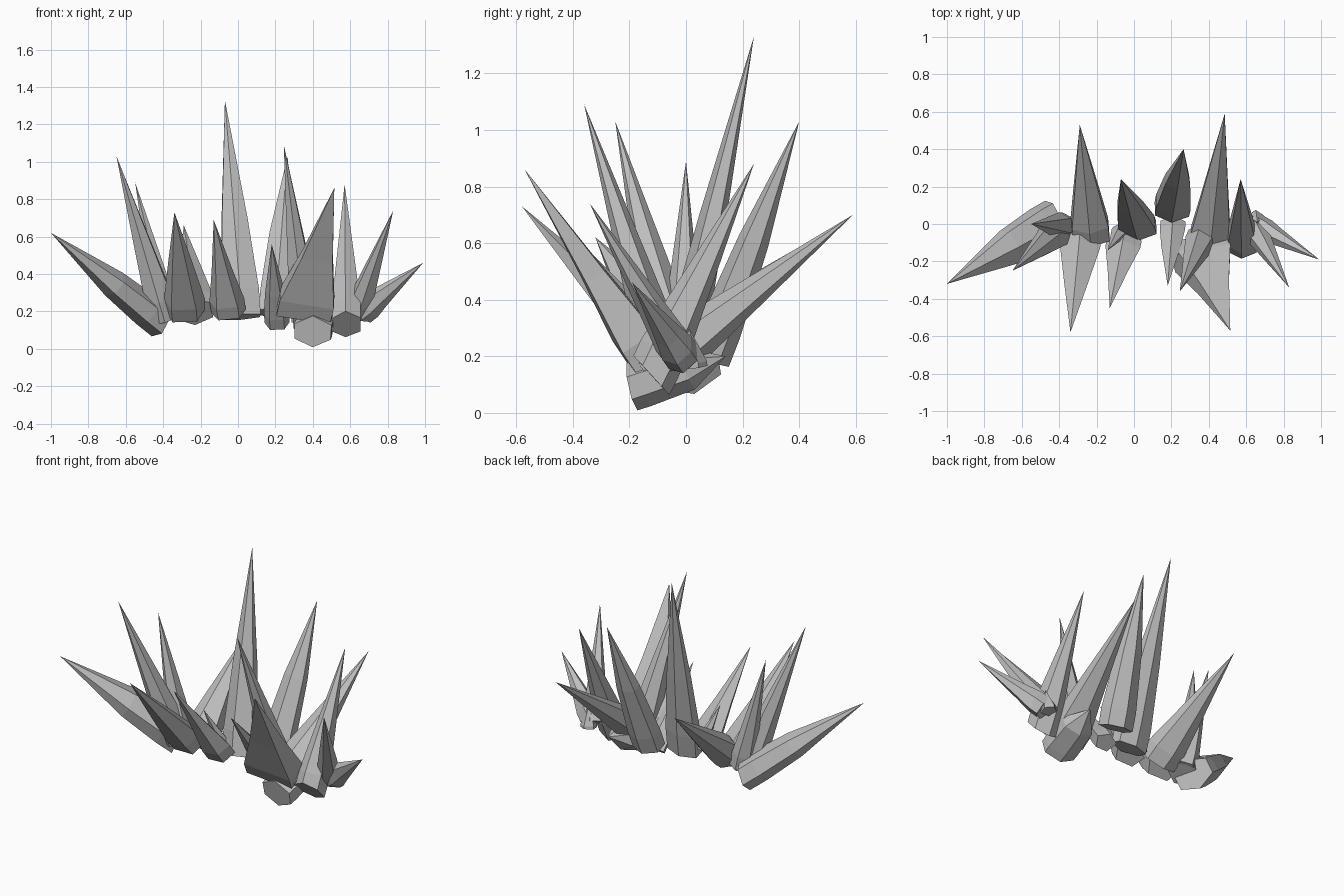
import bpy, bmesh, math, random
from mathutils import Vector

if "Cube" in bpy.data.objects:
    bpy.data.objects.remove(bpy.data.objects["Cube"], do_unlink=True)

random.seed(4)

# One grey stone colour
stone = bpy.data.materials.new("grey_stone")
stone.use_nodes = True
grey = (0.52, 0.52, 0.52, 1)
stone.diffuse_color = grey
stone.node_tree.nodes["Principled BSDF"].inputs["Base Color"].default_value = grey


def crystal(name, base, tip, wide, deep, mid=0.45, bulge=0.62, sides=6, slant=0):
    """Faceted spike: capped foot (optionally slanted), shoulder, waist and sharp tip."""
    base, tip = Vector(base), Vector(tip)
    axis = tip - base
    d = axis.normalized()
    u = Vector((1, 0, 0))
    if abs(d.x) > 0.7:
        u = Vector((0, 1, 0))
    u = (u - d * u.dot(d)).normalized()
    v = d.cross(u)
    phase = math.pi / 4 if sides == 4 else math.pi / 2
    wobble = [random.uniform(0.95, 1.07) for _ in range(sides)]
    bm = bmesh.new()
    rings = []
    for t, scale, tilt in ((0, 0.97, slant), (0.12, 0.98, 0), (mid, bulge, 0)):
        ring = []
        for i in range(sides):
            a = phase + math.tau * i / sides
            r = scale * wobble[i]
            down = math.sin(a) * deep * r
            ring.append(bm.verts.new(base + axis * t + u * (math.cos(a) * wide * r)
                                     + v * down - d * (down * tilt)))
        rings.append(ring)
    point = bm.verts.new(tip)
    bm.faces.new(rings[0][::-1])
    for i in range(sides):
        j = (i + 1) % sides
        for low, high in zip(rings, rings[1:]):
            bm.faces.new((low[i], low[j], high[j], high[i]))
        bm.faces.new((rings[-1][i], rings[-1][j], point))
    bmesh.ops.recalc_face_normals(bm, faces=bm.faces)
    mesh = bpy.data.meshes.new(name)
    bm.to_mesh(mesh)
    bm.free()
    mesh.materials.append(stone)
    bpy.context.collection.objects.link(bpy.data.objects.new(name, mesh))


# Right-hand cluster
crystal("right_outer_crystal", (-0.42, 0.02, 0.15), (-1, -0.32, 0.62), 0.13, 0.095, 0.42, 0.83, slant=0.25)
crystal("right_tall_crystal", (-0.39, -0.03, 0.16), (-0.65, -0.25, 1.03), 0.085, 0.09)
crystal("right_inner_crystal", (-0.38, -0.01, 0.18), (-0.55, 0, 0.89), 0.07, 0.075)
crystal("right_front_crystal", (-0.285, -0.08, 0.19), (-0.34, -0.58, 0.73), 0.115, 0.085, 0.5, 0.57, 5)
crystal("right_back_crystal", (-0.23, -0.07, 0.2), (-0.29, 0.53, 0.66), 0.115, 0.09)

# Middle cluster
crystal("middle_tall_crystal", (0.02, -0.02, 0.17), (-0.07, 0.24, 1.33), 0.115, 0.07, 0.45, 0.68)
crystal("middle_front_crystal", (-0.05, -0.1, 0.19), (-0.13, -0.45, 0.69), 0.095, 0.07, 0.45, 0.58, 5)
crystal("middle_small_crystal", (-0.07, -0.03, 0.2), (-0.14, -0.14, 0.45), 0.045, 0.04, sides=5)

# Left-hand cluster
crystal("left_inner_front_crystal", (0.21, 0, 0.13), (0.18, -0.33, 0.56), 0.07, 0.06, 0.4, 0.75, 5)
crystal("left_inner_back_crystal", (0.2, 0.08, 0.19), (0.265, 0.4, 1.03), 0.105, 0.08, 0.5, 0.7)
crystal("left_tall_crystal", (0.36, -0.07, 0.16), (0.245, -0.36, 1.09), 0.085, 0.08)
crystal("left_front_crystal", (0.355, -0.13, 0.19), (0.515, -0.57, 0.86), 0.21, 0.1, 0.45, 0.56, 4)
crystal("left_back_crystal", (0.4, -0.13, 0.14), (0.485, 0.59, 0.7), 0.125, 0.1, 0.4, 0.66)
crystal("left_middle_crystal", (0.575, -0.12, 0.13), (0.57, 0.24, 0.88), 0.09, 0.09, slant=0.4)
crystal("left_side_crystal", (0.63, -0.01, 0.18), (0.83, -0.34, 0.74), 0.07, 0.065)
crystal("left_outer_crystal", (0.66, -0.01, 0.2), (0.99, -0.19, 0.46), 0.065, 0.075, 0.3, 0.75)

# Blunt chunk under the left cluster and a chip beside it
crystal("left_foot_chunk", (0.4, -0.19, 0.09), (0.44, 0.14, 0.2), 0.12, 0.085, 0.6, 0.9, slant=0.1)
crystal("left_chip", (0.65, 0.03, 0.16), (0.66, 0.01, 0.3), 0.05, 0.05, sides=5)
